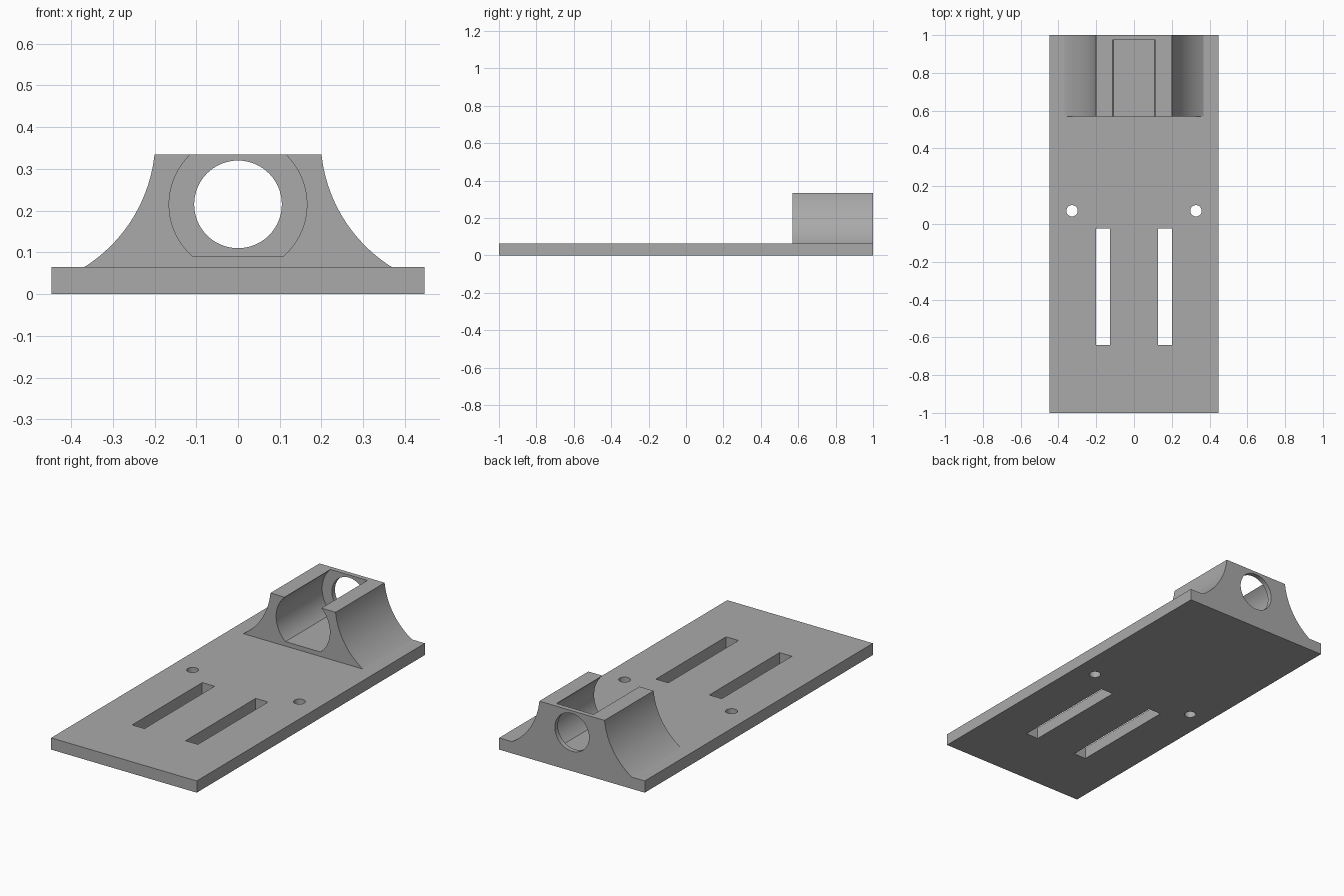
import bpy, bmesh, math

if "Cube" in bpy.data.objects:
    bpy.data.objects.remove(bpy.data.objects["Cube"], do_unlink=True)

grey = bpy.data.materials.new("mid_grey")
grey.use_nodes = True
grey.diffuse_color = (0.4, 0.4, 0.4, 1)
grey.node_tree.nodes["Principled BSDF"].inputs["Base Color"].default_value = (0.4, 0.4, 0.4, 1)


def extrude(name, points, start, end, axis):
    """Extrude a 2D outline along y (points are x, z) or z (points are x, y)."""
    def place(p, d):
        return (p[0], d, p[1]) if axis == "y" else (p[0], p[1], d)
    bm = bmesh.new()
    face = bm.faces.new([bm.verts.new(place(p, start)) for p in points])
    moved = bmesh.ops.extrude_face_region(bm, geom=[face])["geom"]
    for v in moved:
        if isinstance(v, bmesh.types.BMVert):
            v.co[1 if axis == "y" else 2] = end
    bmesh.ops.recalc_face_normals(bm, faces=bm.faces)
    mesh = bpy.data.meshes.new(name)
    bm.to_mesh(mesh)
    bm.free()
    mesh.materials.append(grey)
    obj = bpy.data.objects.new(name, mesh)
    bpy.context.collection.objects.link(obj)
    return obj


def box(x0, x1, y0, y1):
    return [(x0, y0), (x1, y0), (x1, y1), (x0, y1)]


def arc(cx, cy, r, a0, a1, n):
    return [(cx + r * math.cos(a0 + (a1 - a0) * i / n),
             cy + r * math.sin(a0 + (a1 - a0) * i / n)) for i in range(n + 1)]


def circle(cx, cy, r, n):
    return arc(cx, cy, r, 0, math.tau, n)[:-1]


def boolean(target, tool, operation):
    tool.hide_render = True
    bpy.context.view_layer.objects.active = target
    mod = target.modifiers.new(operation.title(), "BOOLEAN")
    mod.object, mod.operation, mod.solver = tool, operation, "EXACT"
    bpy.ops.object.modifier_apply(modifier=mod.name)
    bpy.data.objects.remove(tool, do_unlink=True)


TOP, PLATE, AXIS_Z = 0.335, 0.065, 0.215

# Flat base plate
mount = extrude("mounting_plate", box(-0.447, 0.447, -1, 1), 0, PLATE, "z")

# Holder block with concave flared sides
cx, cz = 0.562, 0.373
a_top = math.atan2(TOP - cz, 0.2 - cx) % math.tau
a_low = math.atan2(PLATE - cz, 0.37 - cx) % math.tau
flare = arc(cx, cz, 0.364, a_top, a_low, 32)
right_side = flare + [(flare[-1][0], 0.03)]
outline = right_side + [(-x, z) for x, z in reversed(right_side)]
boolean(mount, extrude("holder_block", outline, 0.57, 1, "y"), "UNION")

# Round cradle, flat at the bottom and open at the top, stopping at the back wall
r = 0.165
low = math.asin((0.09 - AXIS_Z) / r)
high = math.asin((TOP - AXIS_Z) / r)
side = arc(0, AXIS_Z, r, low, high, 32)
side.append((side[-1][0], TOP + 0.1))
cradle = side + [(-x, z) for x, z in reversed(side)]
boolean(mount, extrude("cradle_cutter", cradle, 0.5, 0.973, "y"), "DIFFERENCE")

# Opening through the back wall
boolean(mount, extrude("bore_cutter", circle(0, AXIS_Z, 0.105, 64), 0.9, 1.1, "y"), "DIFFERENCE")

# Paired slots and screw holes
for s in (-1, 1):
    mid = s * 0.164
    slot = box(mid - 0.038, mid + 0.038, -0.64, -0.025)
    boolean(mount, extrude("slot_cutter", slot, -0.1, 0.2, "z"), "DIFFERENCE")
    hole = circle(s * 0.328, 0.07, 0.03, 32)
    boolean(mount, extrude("hole_cutter", hole, -0.1, 0.2, "z"), "DIFFERENCE")

# Smooth curves, sharp corners
bpy.ops.object.select_all(action="DESELECT")
mount.select_set(True)
bpy.context.view_layer.objects.active = mount
bpy.ops.object.shade_smooth_by_angle(angle=math.radians(25))
